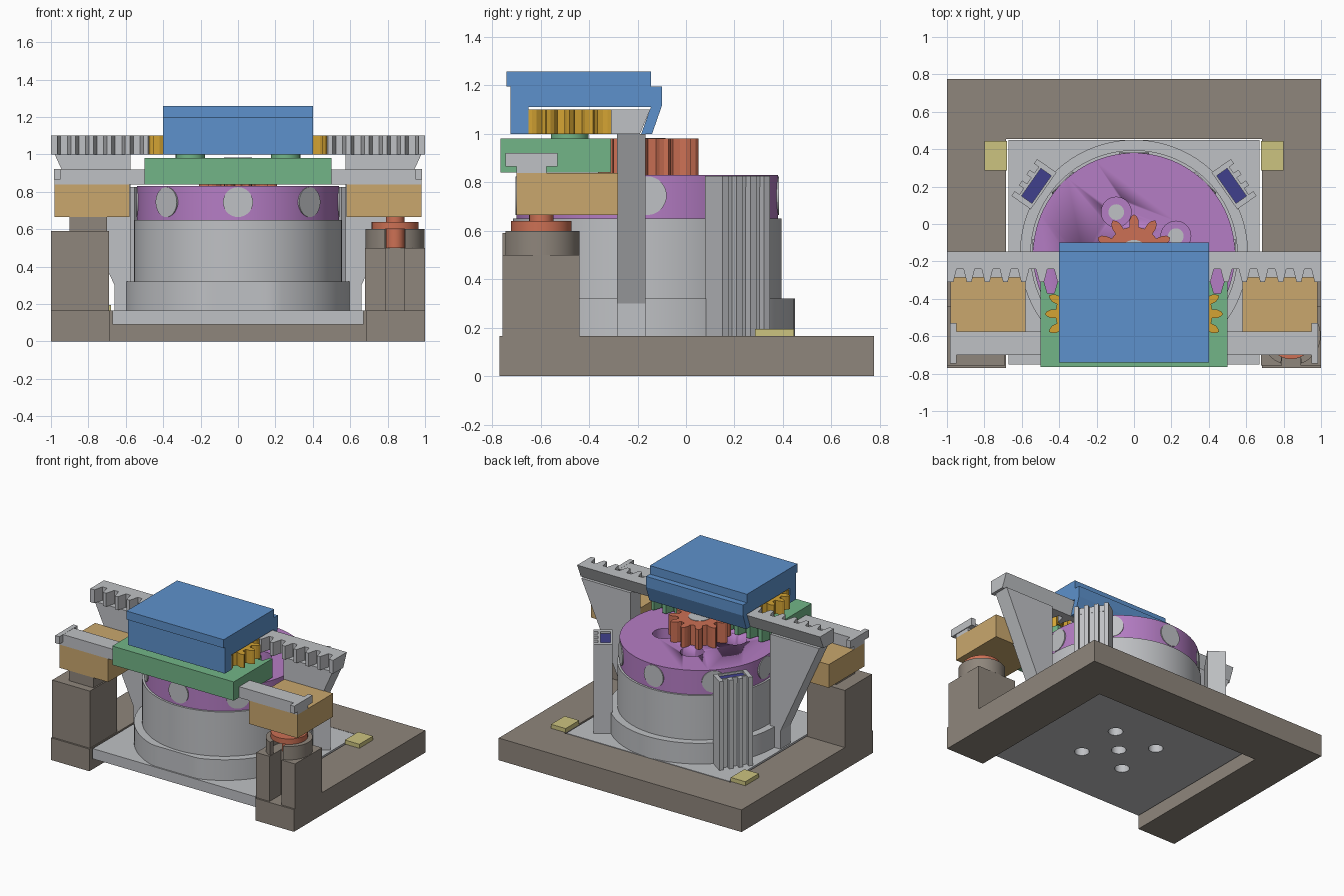
import bpy, bmesh, math
from math import sin, cos, pi, radians
from mathutils import Matrix

if "Cube" in bpy.data.objects:
    bpy.data.objects.remove(bpy.data.objects["Cube"])


def colour(name, *srgb):
    lin = [((c + 0.055) / 1.055) ** 2.4 for c in srgb] + [1]
    m = bpy.data.materials.new(name)
    m.use_nodes = True
    m.diffuse_color = lin
    m.node_tree.nodes["Principled BSDF"].inputs["Base Color"].default_value = lin
    return m


BROWN = colour("brown", 0.56, 0.525, 0.485)
GREY = colour("light grey", 0.75, 0.757, 0.77)
PURPLE = colour("purple", 0.71, 0.49, 0.77)
GREEN = colour("green", 0.45, 0.71, 0.53)
RED = colour("brick red", 0.8, 0.44, 0.33)
TAN = colour("tan", 0.79, 0.655, 0.43)
BLUE = colour("blue", 0.365, 0.57, 0.8)
GOLD = colour("gold", 0.83, 0.64, 0.2)
KHAKI = colour("khaki", 0.8, 0.765, 0.5)
NAVY = colour("navy", 0.25, 0.25, 0.55)

CY = -0.16  # drum axis in y


def prism(name, pts, lo, hi, mat, axis="z", smooth=False, matrix=None):
    """Extrude a closed outline between lo and hi along an axis."""
    place = {"x": lambda a, b, h: (h, a, b),
             "y": lambda a, b, h: (a, h, b),
             "z": lambda a, b, h: (a, b, h)}[axis]
    bm = bmesh.new()
    rings = [[bm.verts.new(place(a, b, h)) for a, b in pts] for h in (lo, hi)]
    n = len(pts)
    for i in range(n):
        j = (i + 1) % n
        bm.faces.new((rings[0][i], rings[0][j], rings[1][j], rings[1][i]))
    for ring in rings:
        bm.faces.new(ring)
    bmesh.ops.recalc_face_normals(bm, faces=bm.faces)
    if matrix:
        bm.transform(matrix)
    mesh = bpy.data.meshes.new(name)
    bm.to_mesh(mesh)
    bm.free()
    mesh.materials.append(mat)
    if smooth:
        mesh.polygons.foreach_set("use_smooth", [True] * len(mesh.polygons))
        mesh.set_sharp_from_angle(angle=radians(30))
    ob = bpy.data.objects.new(name, mesh)
    bpy.context.scene.collection.objects.link(ob)
    return ob


def box(name, x0, x1, y0, y1, z0, z1, mat, matrix=None):
    return prism(name, [(x0, y0), (x1, y0), (x1, y1), (x0, y1)], z0, z1, mat, matrix=matrix)


def arc(x, y, r, a0=0, a1=360, n=64):
    full = a1 - a0 == 360
    steps = n if full else n + 1
    angles = [radians(a0 + (a1 - a0) * i / n) for i in range(steps)]
    return [(x + r * cos(a), y + r * sin(a)) for a in angles]


def disc(name, x, y, r, z0, z1, mat, n=64):
    return prism(name, arc(x, y, r, n=n), z0, z1, mat, smooth=True)


def cut(ob, cutters):
    for c in cutters:
        c.hide_render = True
        mod = ob.modifiers.new("cut", "BOOLEAN")
        mod.operation = "DIFFERENCE"
        mod.solver = "EXACT"
        mod.object = c
        bpy.context.view_layer.objects.active = ob
        bpy.ops.object.modifier_apply(modifier=mod.name)
        bpy.data.objects.remove(c)


def gear(name, x, y, tip, root, teeth, phase, z0, z1, mat):
    """Spur gear with rounded teeth."""
    shape = [(-0.3, root), (-0.25, root + (tip - root) * 0.5), (-0.14, tip - 0.012),
             (0, tip), (0.14, tip - 0.012), (0.25, root + (tip - root) * 0.5), (0.3, root)]
    pts = []
    for k in range(teeth):
        for off, r in shape:
            a = radians(phase) + (k + off) * 2 * pi / teeth
            pts.append((x + r * cos(a), y + r * sin(a)))
    return prism(name, pts, z0, z1, mat)


def rack_edge(valleys, tip, root):
    """Toothed edge running in +x, one notch per valley."""
    pts = []
    for v in valleys:
        pts += [(v - 0.036, tip), (v - 0.018, root), (v + 0.018, root), (v + 0.036, tip)]
    return pts


def ring_of(radius, start, count):
    for k in range(count):
        a = radians(start) + k * 2 * pi / count
        yield radius * cos(a), CY + radius * sin(a)


# Base frame, open at the front
prism("base_frame", [(-1, -0.77), (-0.685, -0.77), (-0.685, 0.455), (0.685, 0.455),
                     (0.685, -0.77), (1, -0.77), (1, 0.775), (-1, 0.775)], 0, 0.165, BROWN)

# Sliding floor plate with bolt holes
floor = box("floor_plate", -0.67, 0.67, -0.752, 0.45, 0.09, 0.166, GREY)
spots = [(0, CY)] + list(ring_of(0.25, 45, 4))
cut(floor, [disc("hole_cutter", x, y, 0.05, 0.05, 0.2, GREY, 24) for x, y in spots])

# Left pillar and its spacer
box("left_pillar", -1, -0.69, -0.757, -0.44, 0.165, 0.59, BROWN)
box("left_spacer", -0.9, -0.7, -0.7, -0.48, 0.59, 0.665, BROWN)

# Right pillar with front slot, split collar and plunger
PX, PY = 0.84, -0.597
prism("right_pillar", [(0.68, -0.757), (0.79, -0.757), (0.79, -0.62), (0.89, -0.62),
                       (0.89, -0.757), (1, -0.757), (1, -0.44), (0.68, -0.44)], 0.165, 0.5, BROWN)
prism("split_collar", arc(PX, PY, 0.158, -70, 250, 48) + arc(PX, PY, 0.125, -66, 246, 48)[::-1],
      0.5, 0.6, BROWN, smooth=True)
disc("plunger_shaft", PX, PY, 0.05, 0.5, 0.665, RED, 32)
disc("plunger_cap", PX, PY, 0.125, 0.6, 0.64, RED)

# Drum and its foot ring, flattened at the front
disc("drum", 0, CY, 0.555, 0.166, 0.65, GREY, 96)
foot = [(x, max(y, -0.742)) for x, y in arc(0, CY, 0.61, n=96)]
prism("drum_foot", foot, 0.166, 0.32, GREY, smooth=True)

# Rotating table with counterbored holes and side plugs
table = disc("turntable", 0, CY, 0.54, 0.65, 0.83, PURPLE, 96)
bores = list(ring_of(0.243, 23, 4))
cut(table, [disc("bore_cutter", x, y, 0.08, 0.74, 0.9, PURPLE, 32) for x, y in bores])
for x, y in bores:
    disc("bore_bottom", x, y, 0.042, 0.735, 0.743, GREY, 24)
for k in range(8):
    turn = Matrix.Translation((0, CY, 0.745)) @ Matrix.Rotation(k * pi / 4, 4, "Z")
    prism("side_plug", arc(0, 0, 0.08, n=32), 0.5, 0.543, GREY, axis="x", smooth=True, matrix=turn)

# Central pinion
gear("central_pinion", 0, CY, 0.212, 0.145, 11, 90, 0.83, 0.98, RED)
disc("pinion_pin", 0, CY, 0.075, 0.83, 0.983, GREY, 32)

# Green carriage with teeth along its back edge
valleys = [-0.445 + 0.0989 * k for k in range(10)]
prism("carriage", [(-0.5, -0.765), (-0.5, -0.31)] + rack_edge(valleys, -0.31, -0.372)
      + [(0.5, -0.31), (0.5, -0.765)], 0.84, 0.98, GREEN)

# Blue cover with dovetail lip
prism("cover", [(-0.74, 1.258), (-0.145, 1.258), (-0.145, 1.195), (-0.1, 1.195), (-0.1, 1.115),
                (-0.14, 1), (-0.185, 1), (-0.145, 1.11), (-0.65, 1.11), (-0.65, 1),
                (-0.725, 1), (-0.725, 1.195), (-0.74, 1.195)], -0.4, 0.4, BLUE, axis="x")

for side, s in (("left", 1), ("right", -1)):
    flip = Matrix.Scale(s, 4, (1, 0, 0))

    # Jaw block with guide rail and end stop
    box(side + "_jaw_block", s * 0.58, s * 0.98, -0.7, -0.28, 0.665, 0.838, TAN)
    box(side + "_guide_rail", s * 0.5, s * 0.98, -0.7, -0.575, 0.838, 0.92, GREY)
    box(side + "_end_stop", s * 0.95, s * 0.985, -0.745, -0.53, 0.865, 0.921, GREY)

    # Drive gear on its pin
    gear(side + "_drive_gear", s * 0.255, -0.48, 0.222, 0.165, 14, 0, 1, 1.1, GOLD)
    disc(side + "_gear_pin", s * 0.255, -0.48, 0.078, 0.98, 1.0, GREEN, 32)

    # Toothed bar with sloping back face
    notches = [0.445 + 0.097 * k for k in range(-2, 6)]
    bar = prism(side + "_toothed_bar", [(0.154, -0.148), (0.154, -0.31)]
                + [(x * s, y) for x, y in rack_edge([v * 1 for v in notches], -0.31, -0.24)]
                + [(1, -0.31), (1, -0.148)], 1, 1.1, GREY) if s == 1 else \
        prism(side + "_toothed_bar", [(-x, y) for x, y in [(0.154, -0.148), (0.154, -0.31)]
              + rack_edge(notches, -0.31, -0.24) + [(1, -0.31), (1, -0.148)]], 1, 1.1, GREY)
    for v in bar.data.vertices:
        if v.co.y > -0.16 and v.co.z < 1.05:
            v.co.y = -0.19

    # Gusset that carries the toothed bar
    prism(side + "_gusset", [(s * x, z) for x, z in
          [(0.575, 0.166), (0.66, 0.166), (0.66, 0.3), (0.98, 1), (0.575, 1)]],
          -0.285, -0.168, GREY, axis="y")

    # Sensor post behind the drum: core, walls, outer fins, dark insert
    frame = Matrix.Translation((s * 0.535, 0.213, 0)) @ Matrix.Rotation(
        radians(90 - s * 55), 4, "Z")
    box(side + "_post_core", -0.05, 0.03, -0.12, 0.12, 0.166, 0.78, GREY, frame)
    box(side + "_post_inner_wall", -0.063, -0.05, -0.12, 0.12, 0.166, 0.826, GREY, frame)
    box(side + "_post_outer_wall", 0.018, 0.032, -0.12, 0.12, 0.78, 0.826, GREY, frame)
    for u in (-0.105, 0.105):
        box(side + "_post_cheek", -0.05, 0.018, u - 0.015, u + 0.015, 0.78, 0.826, GREY, frame)
    for u in (-0.105, -0.035, 0.035, 0.105):
        box(side + "_post_fin", 0.03, 0.063, u - 0.015, u + 0.015, 0.166, 0.826, GREY, frame)
    box(side + "_sensor", -0.05, 0.018, -0.09, 0.09, 0.78, 0.81, NAVY, frame)

    # Corner locating tab
    box(side + "_corner_tab", s * 0.68, s * 0.8, 0.285, 0.445, 0.165, 0.195, KHAKI)
